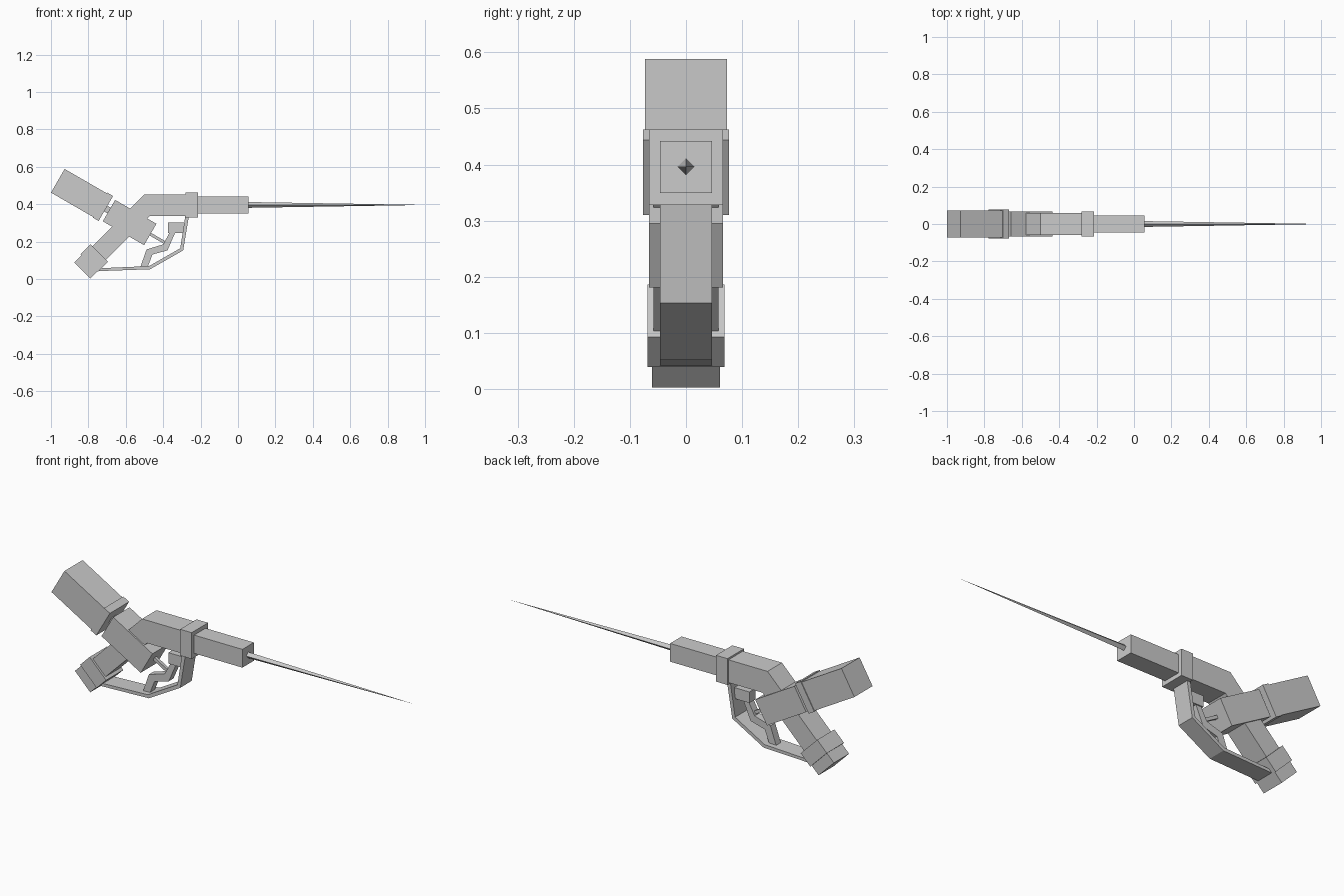
import bpy, bmesh
from math import cos, sin, radians, pi
from mathutils import Matrix

if "Cube" in bpy.data.objects:
    bpy.data.objects.remove(bpy.data.objects["Cube"])


def finish(name, bm):
    bmesh.ops.recalc_face_normals(bm, faces=bm.faces)
    mesh = bpy.data.meshes.new(name)
    bm.to_mesh(mesh)
    bm.free()
    ob = bpy.data.objects.new(name, mesh)
    bpy.context.collection.objects.link(ob)
    return ob


def slab(name, profile, half):
    """Extrude an (x, z) outline across y, from -half to +half."""
    bm = bmesh.new()
    face = bm.faces.new([bm.verts.new((x, -half, z)) for x, z in profile])
    ext = bmesh.ops.extrude_face_region(bm, geom=[face])
    verts = [g for g in ext["geom"] if isinstance(g, bmesh.types.BMVert)]
    bmesh.ops.translate(bm, verts=verts, vec=(0, 2 * half, 0))
    return finish(name, bm)


def bar(name, start, angle, length, width, half):
    """Box running from the (x, z) start point at an angle in the xz plane."""
    a = radians(angle)
    d, n = (cos(a), sin(a)), (-sin(a), cos(a))
    w = width / 2
    pts = [(start[0] + d[0] * s + n[0] * t, start[1] + d[1] * s + n[1] * t)
           for s, t in ((0, -w), (length, -w), (length, w), (0, w))]
    return slab(name, pts, half)


# Bent body and grip
slab("body_grip", [(-0.25, 0.453), (-0.5, 0.453), (-0.785, 0.168),
                   (-0.717, 0.092), (-0.472, 0.337), (-0.25, 0.337)], 0.058)

# Front collar and square barrel
bar("front_collar", (-0.28, 0.395), 0, 0.065, 0.134, 0.066)
bar("barrel", (-0.23, 0.3955), 0, 0.287, 0.093, 0.046)

# Four-sided needle
bm = bmesh.new()
bmesh.ops.create_cone(bm, cap_ends=True, segments=4, radius1=0.0157, radius2=0, depth=0.96,
                      matrix=Matrix.Translation((0.52, 0, 0.396)) @ Matrix.Rotation(pi / 2, 4, 'Y'))
bmesh.ops.remove_doubles(bm, verts=bm.verts, dist=1e-5)
finish("needle", bm)

# Grip end: collar and cap
bar("grip_collar", (-0.795, 0.0855), 45, 0.076, 0.132, 0.069)
bar("grip_cap", (-0.833, 0.0455), 45, 0.06, 0.122, 0.061)

# Tilted chamber, neck, canister and canister collar
TILT = -30
bar("chamber", (-0.69, 0.3655), TILT, 0.255, 0.132, 0.066)
bar("neck", (-0.715, 0.381), TILT, 0.04, 0.035, 0.0175)
bar("canister", (-0.9635, 0.525), TILT, 0.27, 0.146, 0.073)
bar("canister_collar", (-0.7385, 0.3955), TILT, 0.037, 0.154, 0.077)
bar("plunger_rod", (-0.48, 0.246), TILT, 0.11, 0.016, 0.008)

# Trigger lever and its mounting block
slab("trigger_lever", [(-0.365, 0.25), (-0.335, 0.25), (-0.377, 0.153), (-0.457, 0.131),
                       (-0.484, 0.062), (-0.521, 0.067), (-0.489, 0.158), (-0.4, 0.185)], 0.019)
bar("trigger_block", (-0.375, 0.274), 0, 0.085, 0.056, 0.025)

# Guard strip
slab("guard", [(-0.262, 0.34), (-0.293, 0.153), (-0.47, 0.052), (-0.75, 0.042),
               (-0.75, 0.057), (-0.475, 0.069), (-0.309, 0.164), (-0.281, 0.34)], 0.046)
